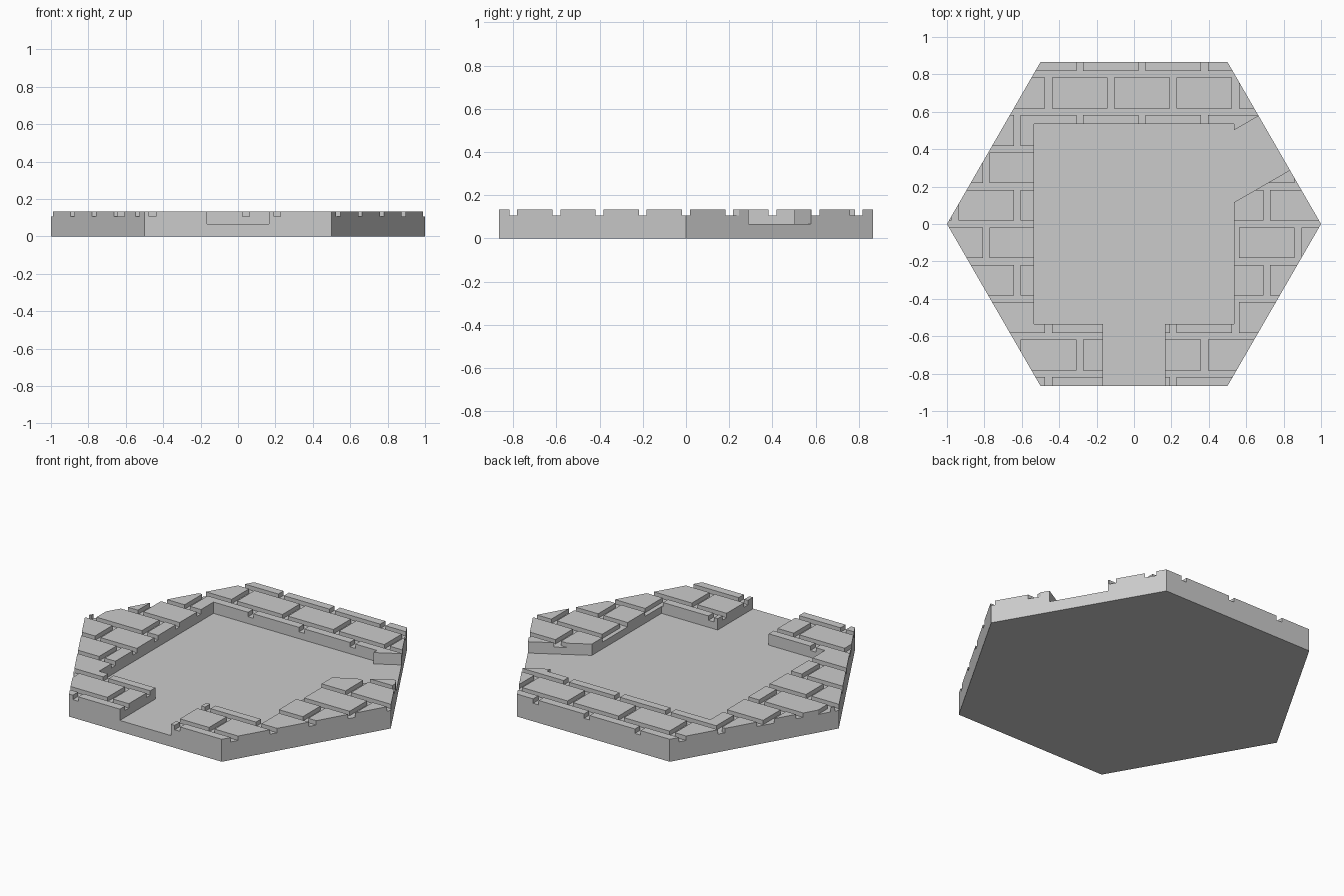
import bpy, bmesh, math
from mathutils import Vector

cube = bpy.data.objects.get("Cube")
if cube:
    bpy.data.objects.remove(cube, do_unlink=True)

TOP, MORTAR, FLOOR = 0.133, 0.107, 0.066
ROW, BRICK, GAP = 0.2, 1 / 3, 0.036
ROOM, DOOR = 0.535, 0.167

stone = bpy.data.materials.new("stone grey")
stone.use_nodes = True
stone.diffuse_color = (0.6, 0.6, 0.6, 1)
stone.node_tree.nodes["Principled BSDF"].inputs["Base Color"].default_value = (0.6, 0.6, 0.6, 1)


def prisms(name, outlines, z0, z1):
    """One object holding an upright prism for each outline."""
    bm = bmesh.new()
    for outline in outlines:
        face = bm.faces.new([bm.verts.new((x, y, z0)) for x, y in outline])
        top = bmesh.ops.extrude_face_region(bm, geom=[face])["geom"]
        verts = [v for v in top if isinstance(v, bmesh.types.BMVert)]
        bmesh.ops.translate(bm, verts=verts, vec=(0, 0, z1 - z0))
    bmesh.ops.recalc_face_normals(bm, faces=bm.faces)
    mesh = bpy.data.meshes.new(name)
    bm.to_mesh(mesh)
    bm.free()
    mesh.materials.append(stone)
    obj = bpy.data.objects.new(name, mesh)
    bpy.context.scene.collection.objects.link(obj)
    return obj


def cut(target, cutter):
    """Subtract the cutter for good, then discard it."""
    mod = target.modifiers.new("cut", "BOOLEAN")
    mod.operation, mod.solver, mod.object = "DIFFERENCE", "EXACT", cutter
    bpy.context.view_layer.objects.active = target
    bpy.ops.object.modifier_apply(modifier=mod.name)
    bpy.data.objects.remove(cutter, do_unlink=True)


def rect(x0, y0, x1, y1):
    return [(x0, y0), (x1, y0), (x1, y1), (x0, y1)]


# Hexagonal slab
hexagon = [(math.cos(math.radians(60 * i)), math.sin(math.radians(60 * i))) for i in range(6)]
tile = prisms("hex_floor_tile", [hexagon], 0, TOP)

# Mortar grid: a plate with the running-bond bricks punched out of it
bricks = []
for row in range(-5, 5):
    shift = 0.043 if row % 2 == 0 else 0.043 + BRICK / 2
    for col in range(-5, 5):
        x, y = shift + col * BRICK, row * ROW
        bricks.append(rect(x + GAP / 2, y + GAP / 2, x + BRICK - GAP / 2, y + ROW - GAP / 2))
grid = prisms("mortar_cutter", [rect(-2, -1.2, 2, 1.2)], MORTAR, 0.3)
cut(grid, prisms("brick_cutter", bricks, 0.05, 0.5))
cut(tile, grid)

# Sunken square room with a front doorway and a slanted doorway at back left
along = Vector((math.cos(math.radians(30)), math.sin(math.radians(30))))
side = Vector((-along.y, along.x)) * DOOR


def slanted(sign):
    """Points where one slanted doorway wall meets the room and passes the rim."""
    start = side * sign
    near = start + along * ((ROOM - start.x) / along.x)
    return [tuple(near), tuple(start + along * 1.2)]


outline = [(-ROOM, ROOM), (-ROOM, -ROOM), (-DOOR, -ROOM), (-DOOR, -1), (DOOR, -1),
           (DOOR, -ROOM), (ROOM, -ROOM)] + slanted(-1) + slanted(1)[::-1] + [(ROOM, ROOM)]
cut(tile, prisms("room_cutter", [outline], FLOOR, 0.4))
